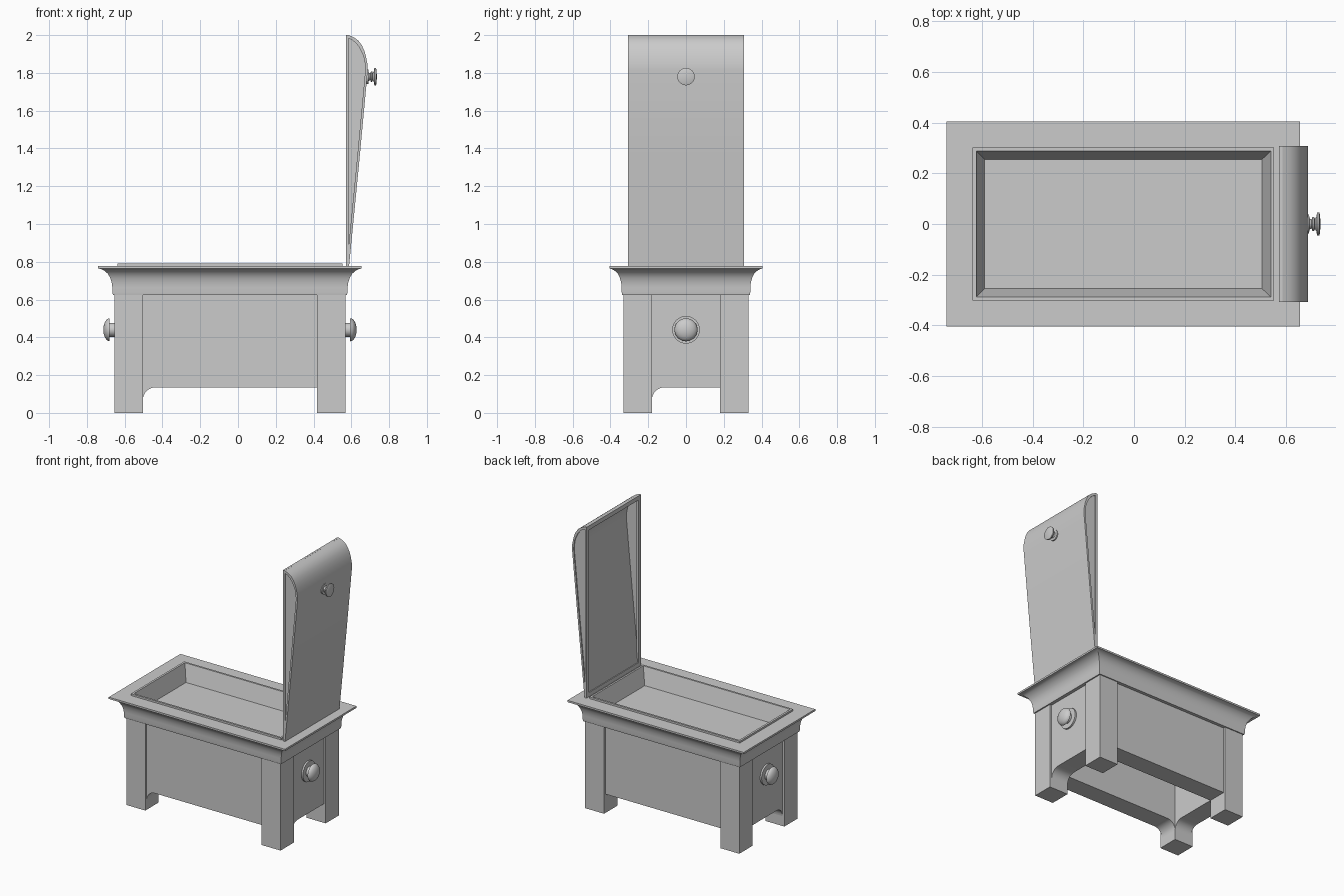
import bpy, bmesh, math
from mathutils import Vector, Matrix

if "Cube" in bpy.data.objects:
    bpy.data.objects.remove(bpy.data.objects["Cube"])

X0, X1, Y = -0.653, 0.568, 0.33      # outer faces of the legs
LEG, INSET = 0.15, 0.015


def finish(name, bm, smooth=False):
    bmesh.ops.remove_doubles(bm, verts=bm.verts, dist=1e-5)
    bmesh.ops.recalc_face_normals(bm, faces=bm.faces)
    me = bpy.data.meshes.new(name)
    bm.to_mesh(me)
    bm.free()
    ob = bpy.data.objects.new(name, me)
    bpy.context.collection.objects.link(ob)
    if smooth:
        bpy.ops.object.select_all(action='DESELECT')
        bpy.context.view_layer.objects.active = ob
        ob.select_set(True)
        bpy.ops.object.shade_smooth_by_angle(angle=math.radians(35))
    return ob


def box(name, x0, x1, y0, y1, z0, z1):
    bm = bmesh.new()
    bmesh.ops.create_cube(bm, size=1)
    for v in bm.verts:
        v.co = Vector((x0 + (v.co.x + .5) * (x1 - x0), y0 + (v.co.y + .5) * (y1 - y0),
                       z0 + (v.co.z + .5) * (z1 - z0)))
    return finish(name, bm)


def prism(name, pts, a, b, axis, smooth=False):
    """Extrude a 2D outline (horizontal, z) from a to b along the x or y axis."""
    bm = bmesh.new()
    put = (lambda u, z: (u, a, z)) if axis == 'y' else (lambda u, z: (a, u, z))
    face = bm.faces.new([bm.verts.new(put(*p)) for p in pts])
    ext = bmesh.ops.extrude_face_region(bm, geom=[face])['geom']
    d = Vector((0, b - a, 0)) if axis == 'y' else Vector((b - a, 0, 0))
    bmesh.ops.translate(bm, vec=d, verts=[v for v in ext if isinstance(v, bmesh.types.BMVert)])
    return finish(name, bm, smooth)


def lathe(name, prof, pos, sign=1, seg=32):
    """Turn a (distance, radius) profile about the x axis."""
    bm = bmesh.new()
    vs = [bm.verts.new((d * sign, 0, r)) for d, r in prof]
    es = [bm.edges.new(e) for e in zip(vs, vs[1:])]
    bmesh.ops.spin(bm, geom=vs + es, cent=(0, 0, 0), axis=(1, 0, 0),
                   angle=2 * math.pi, steps=seg)
    bmesh.ops.translate(bm, vec=pos, verts=bm.verts)
    return finish(name, bm, True)


# Legs
for sx, xa in (("left", X0), ("right", X1 - LEG)):
    for sy, ya in (("front", -Y), ("back", Y - LEG)):
        box(f"{sy}_{sx}_leg", xa, xa + LEG, ya, ya + LEG, 0, 0.64)


# Side panels, with a curved bracket where they meet the leg at the low end
def panel_outline(lo, hi, bracket=True):
    r, zb = 0.065, 0.135
    pts = [(hi, 0.64), (lo, 0.64)]
    if bracket:
        pts += [(lo + r - r * math.cos(t), zb - r + r * math.sin(t))
                for t in [i * math.pi / 16 for i in range(9)]]
    else:
        pts.append((lo, zb))
    return pts + [(hi, zb)]


xl, xr, yl = X0 + LEG, X1 - LEG, Y - LEG
prism("front_panel", panel_outline(xl, xr), -Y + INSET, -yl, 'y', True)
prism("back_panel", panel_outline(xl, xr, False), yl, Y - INSET, 'y')
prism("left_panel", panel_outline(-yl, yl), X0 + INSET, xl, 'x', True)
prism("right_panel", panel_outline(-yl, yl), xr, X1 - INSET, 'x', True)

# Cornice, raised rim and basin as one stack of rectangular rings
rings = [(xl, xr, yl, 0.623)]
cove = [(.10, .623), (.14, .64), (.14, .665), (.18, .69), (.27, .715), (.42, .737),
        (.62, .752), (.85, .762), (1, .764), (1, .777)]
rings += [(X0 - .087 * t, X1 + .087 * t, Y + .075 * t, z) for t, z in cove]
rings += [(-.637, .553, .302, .777), (-.637, .553, .302, .79),
          (-.622, .54, .288, .79), (-.59, .505, .255, .67)]
bm = bmesh.new()
loops = [[bm.verts.new(c) for c in ((a, -y, z), (b, -y, z), (b, y, z), (a, y, z))]
         for a, b, y, z in rings]
for p, q in zip(loops, loops[1:]):
    for i in range(4):
        j = (i + 1) % 4
        bm.faces.new((p[i], p[j], q[j], q[i]))
bm.faces.new(loops[-1])
finish("cornice_and_basin", bm, True)

# Open lid: curved outer shell, two side cheeks and a flat frame
LX, LY, LZ = 0.572, 0.308, 0.777
outer = [(.588, LZ), (.64, 1.31), (.687, 1.815), (.685, 1.85), (.677, 1.89), (.668, 1.92),
         (.655, 1.947), (.638, 1.97), (.618, 1.985), (.602, 1.993), (.585, 2.0)]
inner = [(x - .013, z - (.012 if z > 1.9 else 0)) for x, z in outer]
prism("lid_shell", outer + inner[::-1], -LY, LY, 'y', True)
cheek = [(LX + .012, LZ)] + inner[1:-1] + [(LX + .012, 1.988)]
for s, n in ((-1, "front"), (1, "back")):
    prism(f"lid_{n}_cheek", cheek, s * (LY - .008), s * (LY - .02), 'y')
    box(f"lid_{n}_stile", LX, LX + .014, min(s * LY, s * (LY - .03)),
        max(s * LY, s * (LY - .03)), LZ, 2.0)
box("lid_top_rail", LX, LX + .014, -LY + .03, LY - .03, 1.97, 2.0)
box("lid_bottom_rail", LX, LX + .014, -LY + .03, LY - .03, LZ, LZ + .03)

# Lid knob
lathe("lid_knob", [(-.005, 0), (-.005, .038), (.008, .038), (.010, .022), (.018, .018),
                   (.022, .028), (.028, .028), (.031, .02), (.037, .028), (.040, .046),
                   (.048, .046), (.052, .035), (.053, 0)], (.682, 0, 1.78), 1)

# Round end knobs with back plates
dome = [(.047 + .034 * math.sin(t), .061 * math.cos(t))
        for t in [i * math.pi / 16 for i in range(9)]]
knob = [(-.003, 0), (-.003, .073), (.018, .073), (.018, .037), (.047, .037)] + dome
lathe("left_knob", knob, (X0 + INSET + .006, 0, 0.44), -1)
lathe("right_knob", knob, (X1 - INSET - .006, 0, 0.44), 1)
